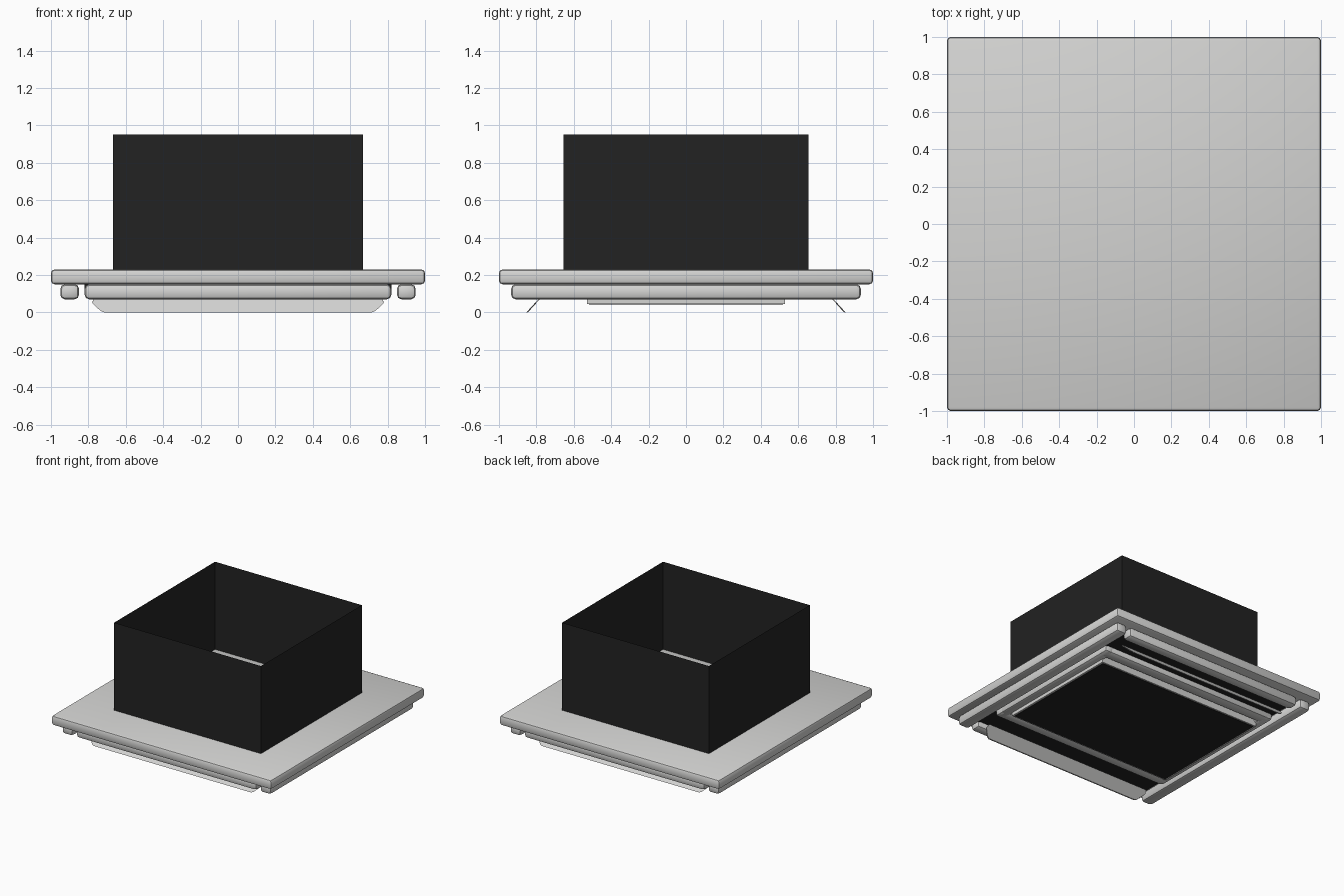
import bpy, bmesh, math

if "Cube" in bpy.data.objects:
    bpy.data.objects.remove(bpy.data.objects["Cube"])

def mat(name, c):
    m = bpy.data.materials.new(name)
    m.diffuse_color = (*c, 1)
    m.use_nodes = True
    m.node_tree.nodes["Principled BSDF"].inputs["Base Color"].default_value = m.diffuse_color
    return m

GREY = mat("light_grey", (0.66, 0.66, 0.65))
BLACK = mat("black", (0.016, 0.016, 0.016))

def make(name, verts, faces, m):
    me = bpy.data.meshes.new(name)
    me.from_pydata(verts, [], faces)
    me.materials.append(m)
    ob = bpy.data.objects.new(name, me)
    bpy.context.collection.objects.link(ob)
    return ob

def box(name, x0, x1, y0, y1, z0, z1, m, bevel=0, segs=2):
    bm = bmesh.new()
    bmesh.ops.create_cube(bm, size=1)
    for v in bm.verts:
        v.co.x = x1 if v.co.x > 0 else x0
        v.co.y = y1 if v.co.y > 0 else y0
        v.co.z = z1 if v.co.z > 0 else z0
    if bevel:
        bmesh.ops.bevel(bm, geom=bm.edges[:], offset=bevel, segments=segs,
                        profile=0.5, affect='EDGES')
    me = bpy.data.meshes.new(name)
    bm.to_mesh(me)
    bm.free()
    me.materials.append(m)
    ob = bpy.data.objects.new(name, me)
    bpy.context.collection.objects.link(ob)
    return ob

# Ceiling plate
box("ceiling_plate", -1, 1, -1, 1, 0.15, 0.23, GREY, 0.02)

# Open-topped housing made of thin walls
xs, ys = 0.667, 0.655
ring = [(-xs, -ys), (xs, -ys), (xs, ys), (-xs, ys)]
make("housing", [(x, y, z) for z in (0.228, 0.95) for x, y in ring],
     [(i, (i + 1) % 4, (i + 1) % 4 + 4, i + 4) for i in range(4)], BLACK)

# Centre panel with black intake
box("intake_frame", -0.755, 0.755, -0.53, 0.53, 0.045, 0.15, GREY)
box("intake_grille", -0.74, 0.74, -0.518, 0.518, 0.042, 0.046, BLACK)

def bar(name, x0, x1, y0, y1):
    box(name, x0, x1, y0, y1, 0.07, 0.15, GREY, 0.024)

for s, side in ((-1, "a"), (1, "b")):
    def span(a, b):
        return sorted((s * a, s * b))
    # Trim bars around the panel
    bar("side_outer_bar_" + side, *span(0.85, 0.95), -0.935, 0.935)
    bar("side_inner_bar_" + side, *span(0.735, 0.82), -0.65, 0.65)
    bar("end_outer_bar_" + side, -0.82, 0.82, *span(0.845, 0.935))
    bar("end_inner_bar_" + side, -0.82, 0.82, *span(0.55, 0.65))
    # Dark air outlet
    box("air_slot_" + side, -0.82, 0.82, *span(0.64, 0.86), 0.115, 0.15, BLACK)
    # Tilted louvre flap with clipped lower corners
    prof = [(-0.77, 0.785, 0.075), (0.77, 0.785, 0.075), (0.78, 0.808, 0.05),
            (0.735, 0.846, 0.008), (0.715, 0.853, 0.0),
            (-0.715, 0.853, 0.0), (-0.735, 0.846, 0.008), (-0.78, 0.808, 0.05)]
    n = len(prof)
    vs = [(x, s * y, z) for x, y, z in prof] + \
         [(x, s * (y - 0.009), z + 0.001) for x, y, z in prof]
    fs = [tuple(range(n)), tuple(range(2 * n - 1, n - 1, -1))]
    fs += [(i, i + n, (i + 1) % n + n, (i + 1) % n) for i in range(n)]
    flap = make("louvre_flap_" + side, vs, fs, GREY)
    bm = bmesh.new()
    bm.from_mesh(flap.data)
    bmesh.ops.recalc_face_normals(bm, faces=bm.faces[:])
    bm.to_mesh(flap.data)
    bm.free()

# Smooth the rounded edges only
for ob in bpy.data.objects:
    if "bar" in ob.name or "plate" in ob.name:
        bpy.ops.object.select_all(action='DESELECT')
        ob.select_set(True)
        bpy.context.view_layer.objects.active = ob
        bpy.ops.object.shade_smooth_by_angle(angle=math.radians(40))
